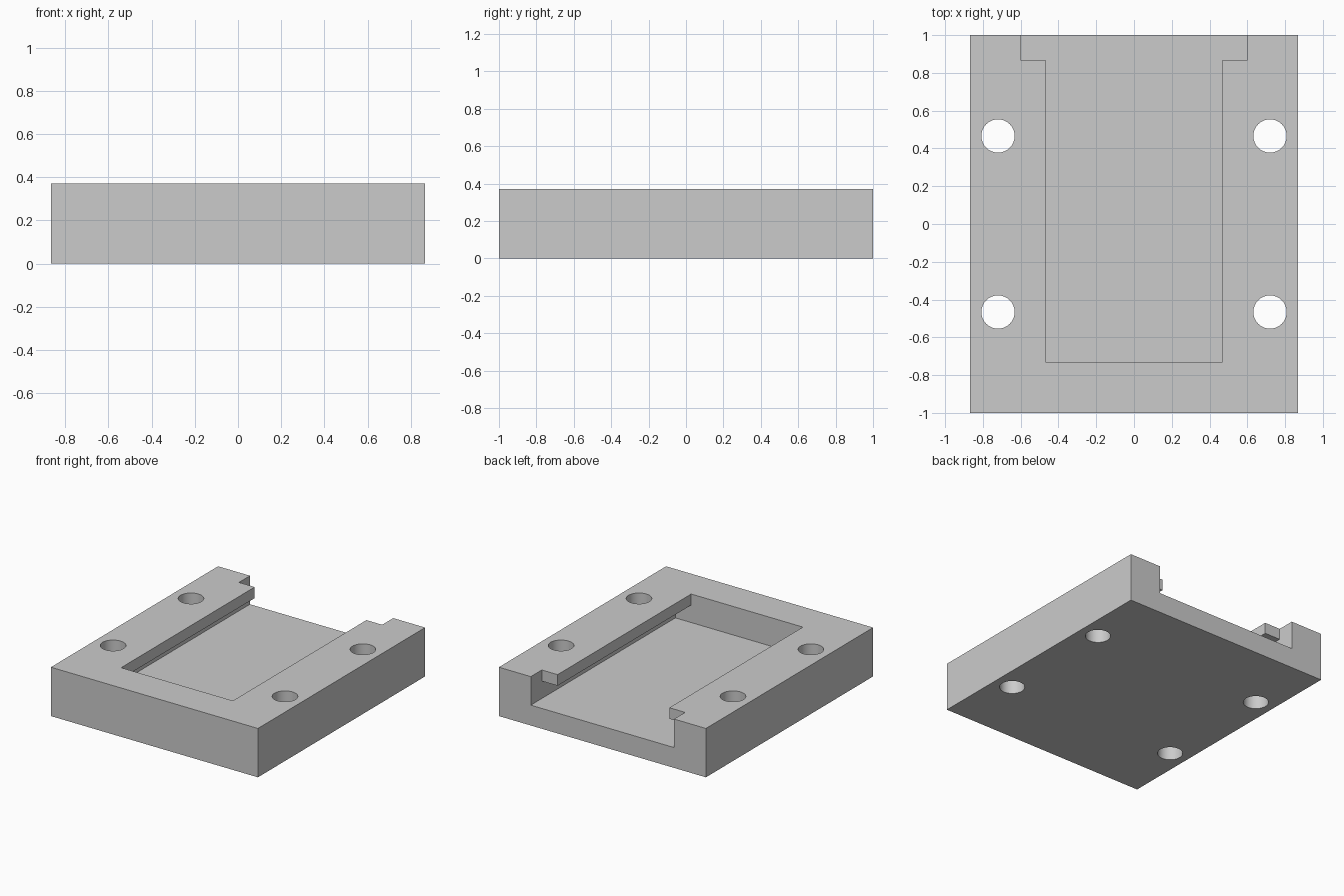
import bpy
from mathutils import Vector

default_cube = bpy.data.objects.get("Cube")
if default_cube:
    bpy.data.objects.remove(default_cube, do_unlink=True)

# Overall block and pocket levels
HALF_X, HALF_Y, TOP = 0.867, 1.0, 0.37
FLOOR, LIP_UNDER = 0.154, 0.286
OPENING, CHANNEL = 0.468, 0.60
POCKET_FRONT, LIP_BACK = -0.73, 0.868
HOLE_X, HOLE_Y, HOLE_R = 0.72, 0.466, 0.088
OUT = 0.2  # overshoot of cutters beyond the block

grey = bpy.data.materials.new("plain grey")
grey.use_nodes = True
grey.diffuse_color = (0.6, 0.6, 0.6, 1)
grey.node_tree.nodes["Principled BSDF"].inputs["Base Color"].default_value = (0.6, 0.6, 0.6, 1)


def box(name, low, high):
    low, high = Vector(low), Vector(high)
    bpy.ops.mesh.primitive_cube_add(size=1, location=(low + high) / 2)
    obj = bpy.context.object
    obj.name = name
    obj.scale = high - low
    bpy.ops.object.transform_apply(location=True, rotation=False, scale=True)
    obj.data.materials.append(grey)
    return obj


def cut(target, cutter):
    mod = target.modifiers.new("cut", 'BOOLEAN')
    mod.operation, mod.solver, mod.object = 'DIFFERENCE', 'EXACT', cutter
    bpy.ops.object.select_all(action='DESELECT')
    target.select_set(True)
    bpy.context.view_layer.objects.active = target
    bpy.ops.object.modifier_apply(modifier=mod.name)
    bpy.data.objects.remove(cutter, do_unlink=True)


# Solid block
block = box("slotted_block", (-HALF_X, -HALF_Y, 0), (HALF_X, HALF_Y, TOP))

# Wide undercut channel, open at the back
cut(block, box("channel_cutter", (-CHANNEL, POCKET_FRONT, FLOOR),
               (CHANNEL, HALF_Y + OUT, LIP_UNDER)))

# Narrow opening between the two overhanging lips
cut(block, box("opening_cutter", (-OPENING, POCKET_FRONT, FLOOR),
               (OPENING, HALF_Y + OUT, TOP + OUT)))

# Full-width relief behind the lips
cut(block, box("relief_cutter", (-CHANNEL, LIP_BACK, FLOOR),
               (CHANNEL, HALF_Y + OUT, TOP + OUT)))

# Four through holes
for x in (-HOLE_X, HOLE_X):
    for y in (-HOLE_Y, HOLE_Y):
        bpy.ops.mesh.primitive_cylinder_add(vertices=64, radius=HOLE_R, depth=1,
                                            location=(x, y, TOP / 2))
        drill = bpy.context.object
        drill.data.materials.append(grey)
        cut(block, drill)

# Smooth hole walls, crisp edges elsewhere
bpy.ops.object.shade_smooth_by_angle(angle=0.5)
